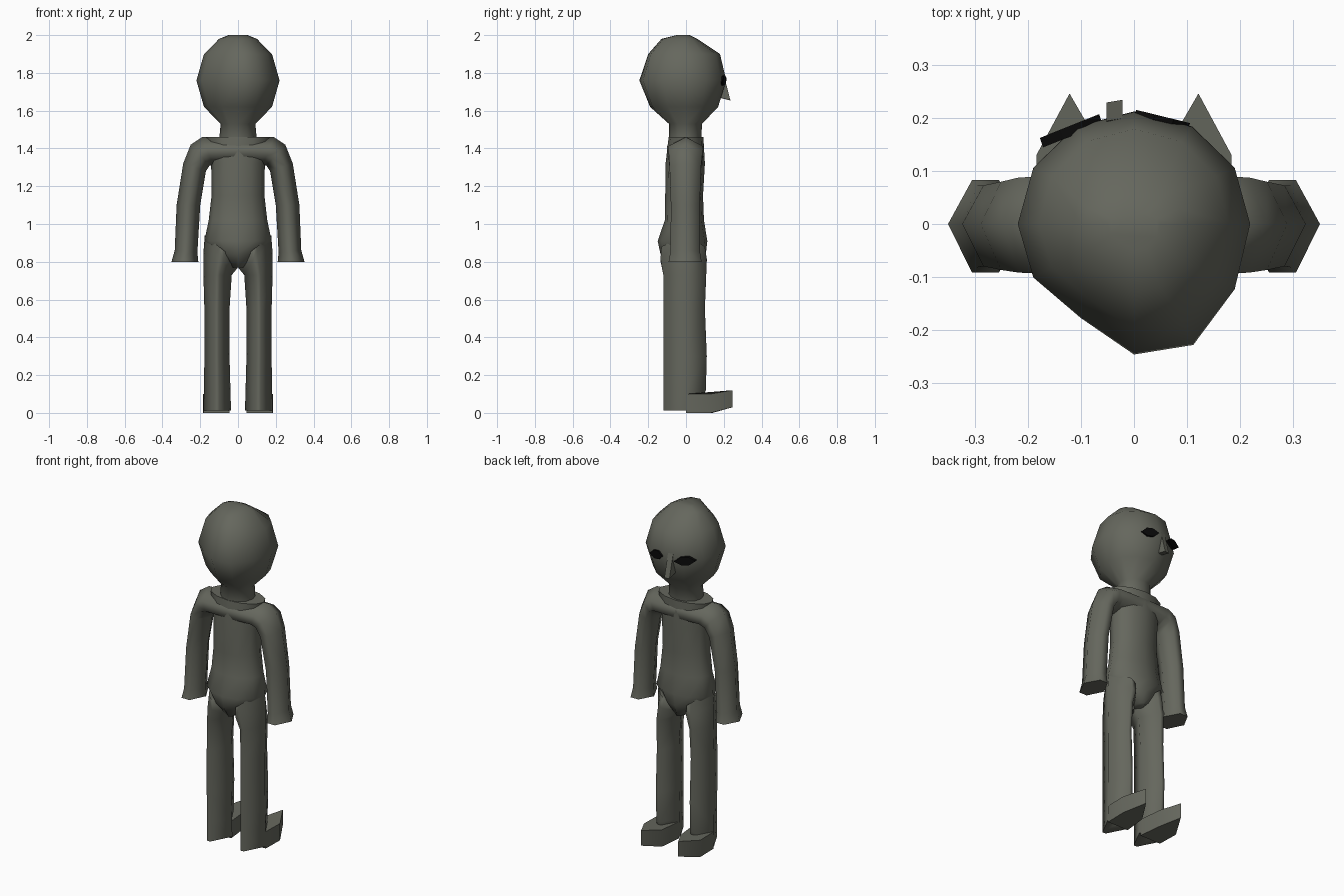
import bpy, bmesh, math
from mathutils import Vector

if "Cube" in bpy.data.objects:
    bpy.data.objects.remove(bpy.data.objects["Cube"])


def material(name, rgb):
    m = bpy.data.materials.new(name)
    m.diffuse_color = (*rgb, 1)
    m.use_nodes = True
    m.node_tree.nodes["Principled BSDF"].inputs["Base Color"].default_value = m.diffuse_color
    return m


SKIN = material("skin", (0.13, 0.135, 0.11))
BLACK = material("black", (0.003, 0.003, 0.003))


def finish(name, bm, mat, angle):
    bmesh.ops.recalc_face_normals(bm, faces=bm.faces)
    me = bpy.data.meshes.new(name)
    bm.to_mesh(me)
    bm.free()
    ob = bpy.data.objects.new(name, me)
    bpy.context.collection.objects.link(ob)
    me.materials.append(mat)
    bpy.ops.object.select_all(action='DESELECT')
    ob.select_set(True)
    bpy.context.view_layer.objects.active = ob
    bpy.ops.object.shade_smooth_by_angle(angle=math.radians(angle))
    return ob


def ngon(n):
    return [(math.cos(i * math.tau / n), math.sin(i * math.tau / n)) for i in range(n)]


def hexagon(k):
    """Six-sided section with side points and front/back edges of half width k."""
    return [(1, 0), (k, 1), (-k, 1), (-1, 0), (-k, -1), (k, -1)]


def loft(name, rings, unit, side=1, angle=75):
    """Each ring: inner x, inner z, outer x, outer z, back y, front y."""
    n = len(unit)
    bm = bmesh.new()
    loops = []
    for xi, zi, xo, zo, y0, y1 in rings:
        loop = []
        for u, v in unit:
            t = (u + 1) / 2
            y = v * (y1 if v > 0 else -y0)
            loop.append(bm.verts.new((side * (xi + (xo - xi) * t), y, zi + (zo - zi) * t)))
        loops.append(loop)
    for a, b in zip(loops, loops[1:]):
        for i in range(n):
            j = (i + 1) % n
            bm.faces.new((a[i], a[j], b[j], b[i]))
    bm.faces.new(loops[0])
    bm.faces.new(loops[-1])
    return finish(name, bm, SKIN, angle)


def level(z, x0, x1, y0, y1):
    return (x0, z, x1, z, y0, y1)


def prism(name, pts, depth, mat, angle=30):
    bm = bmesh.new()
    vs = [bm.verts.new(p) for p in pts]
    ws = [bm.verts.new(Vector(p) + Vector(depth)) for p in pts]
    bm.faces.new(vs)
    bm.faces.new(ws)
    for i in range(len(vs)):
        j = (i + 1) % len(vs)
        bm.faces.new((vs[i], vs[j], ws[j], ws[i]))
    return finish(name, bm, mat, angle)


# Head with neck; the back left is flattened
head = loft("head", [level(z, -x, x, y0, y1) for z, x, y0, y1 in [
    (1.44, .10, -.09, .08), (1.53, .092, -.09, .085), (1.62, .18, -.19, .17),
    (1.76, .22, -.247, .213), (1.90, .18, -.20, .18),
    (1.98, .10, -.13, .06), (2.0, .05, -.05, .02)]], ngon(12))
SHIFT = {7: (1, .82), 8: (.92, .83), 10: (1.02, 1.07)}
for v in head.data.vertices:
    if v.index % 12 in SHIFT and v.co.z > 1.6:
        fx, fy = SHIFT[v.index % 12]
        v.co.x *= fx
        v.co.y *= fy

# Torso and pelvis
loft("torso", [level(z, -x, x, y0, y1) for z, x, y0, y1 in [
    (.77, .03, -.09, .085), (.84, .12, -.135, .105), (.91, .178, -.15, .113), (1.02, .155, -.112, .095),
    (1.15, .14, -.11, .09), (1.32, .142, -.108, .10), (1.46, .17, -.092, .092)]], ngon(12))

for s, label in ((1, "right"), (-1, "left")):
    # Arm sweeping from the shoulder bar down to the flared hand
    loft(label + "_arm", [
        (0, 1.31, 0, 1.46, -.10, .095), (.13, 1.31, .19, 1.46, -.094, .09),
        (.15, 1.31, .25, 1.42, -.092, .088), (.17, 1.28, .29, 1.32, -.087, .08),
        (.20, 1.10, .325, 1.10, -.08, .073), (.215, .85, .335, .86, -.082, .073),
        (.21, .80, .352, .80, -.092, .083)], hexagon(.36), s)
    # Leg, diamond-like in section, its top slanting up towards the hip
    loft(label + "_leg", [level(*r) for r in [
        (.012, .037, .183, -.12, .06), (.12, .04, .18, -.12, .105), (.3, .045, .178, -.12, .11),
        (.55, .045, .178, -.12, .10), (.73, .033, .183, -.12, .107)]] + [
        (.0, .77, .183, .85, -.135, .11), (.0, .80, .176, .94, -.13, .10)], hexagon(.15), s)
    # Pointed foot, sole rising towards the toe
    foot = prism(label + "_foot", [(s * x, y, 0) for x, y in
                 [(.045, 0), (.182, 0), (.185, .13), (.122, .247), (.06, .14)]], (0, 0, .12), SKIN, 75)
    for v in foot.data.vertices:
        if v.co.z < .01 and v.co.y > .2:
            v.co.z = .03
        elif v.co.z > .1 and v.co.y < .2:
            v.co.z = .10

# Slanted black eyes
SHAPE = [(0, .008), (.35, .027), (.7, .022), (1, -.008), (.65, -.026), (.3, -.02)]
for label, a, b, lean in (("left_eye", (-.172, .155), (-.06, .20), -.006),
                          ("right_eye", (-.002, .208), (.10, .183), .006)):
    prism(label, [(a[0] + (b[0] - a[0]) * t, a[1] + (b[1] - a[1]) * t - .01, 1.76 + h)
                  for t, h in SHAPE], (lean, .018, 0), BLACK)

# Wedge nose
prism("nose", [(-.052, .195, 1.79), (-.052, .23, 1.655), (-.052, .17, 1.67)], (.03, .005, 0), SKIN)
